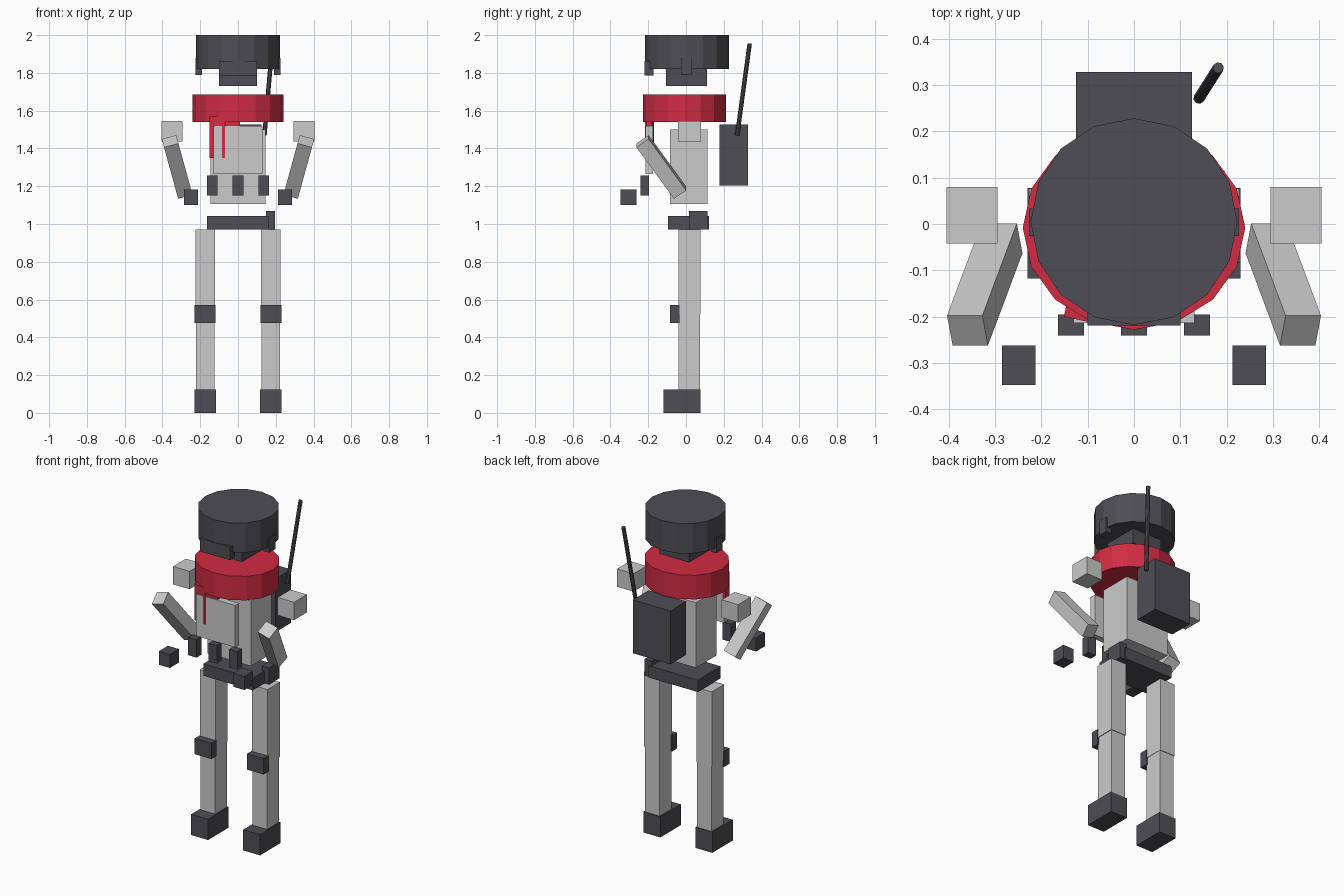
import bpy, math
from mathutils import Vector

if "Cube" in bpy.data.objects:
    bpy.data.objects.remove(bpy.data.objects["Cube"])


def material(name, color):
    m = bpy.data.materials.new(name)
    m.diffuse_color = (*color, 1)
    m.use_nodes = True
    m.node_tree.nodes["Principled BSDF"].inputs["Base Color"].default_value = m.diffuse_color
    return m


DARK = material("dark_gear", (0.075, 0.075, 0.09))
RED = material("red_cloth", (0.64, 0.025, 0.055))


def finish(name, mat):
    ob = bpy.context.object
    ob.name = name
    if mat:
        ob.data.materials.append(mat)
    return ob


def block(name, center, size, mat=None, rot=(0, 0, 0)):
    bpy.ops.mesh.primitive_cube_add(size=1, location=center, rotation=rot)
    bpy.context.object.scale = size
    return finish(name, mat)


def box(name, x, y, z, mat=None):
    """Axis-aligned box from (min, max) ranges."""
    return block(name, [(a + b) / 2 for a, b in (x, y, z)],
                 [b - a for a, b in (x, y, z)], mat)


def pair(name, x, y, z, mat=None):
    """Right box plus its mirrored left twin."""
    box("right_" + name, x, y, z, mat)
    box("left_" + name, (-x[1], -x[0]), y, z, mat)


def drum(name, y, z, rx, ry, mat):
    """Upright 16-sided cylinder."""
    bpy.ops.mesh.primitive_cylinder_add(vertices=16, radius=1, depth=1,
                                        location=(0, y, (z[0] + z[1]) / 2))
    bpy.context.object.scale = (rx, ry, z[1] - z[0])
    return finish(name, mat)


# Head and helmet
box("head", (-0.1, 0.1), (-0.105, 0.112), (1.73, 1.862), DARK)
drum("helmet", 0.005, (1.82, 2.0), 0.223, 0.223, DARK)
box("visor", (-0.1, 0.1), (-0.219, -0.172), (1.785, 1.863), DARK)
pair("ear_guard", (0.19, 0.226), (-0.026, 0.033), (1.79, 1.88), DARK)

# Scarf with hanging ends
drum("scarf", -0.008, (1.54, 1.685), 0.24, 0.22, RED)
block("scarf_end_outer", (-0.107, -0.194, 1.46), (0.084, 0.03, 0.22), RED,
      (0, 0, math.radians(-12)))
box("scarf_end_inner", (-0.07, 0.01), (-0.208, -0.18), (1.39, 1.56), RED)

# Torso, chest plate, pouches and belt
box("torso", (-0.145, 0.145), (-0.085, 0.113), (1.107, 1.5))
box("chest_plate", (-0.131, 0.131), (-0.214, -0.176), (1.265, 1.518))
for i in (-1, 0, 1):
    box("chest_pouch", (i * 0.136 - 0.028, i * 0.136 + 0.028),
        (-0.241, -0.195), (1.15, 1.258), DARK)
box("belt", (-0.165, 0.165), (-0.095, 0.123), (0.97, 1.042), DARK)
box("belt_pouch", (0.147, 0.195), (0.017, 0.115), (0.97, 1.07), DARK)

# Radio pack and slanted antenna
box("backpack", (-0.125, 0.125), (0.177, 0.328), (1.205, 1.527), DARK)
low, top = Vector((0.14, 0.271, 1.47)), Vector((0.182, 0.337, 1.955))
bpy.ops.mesh.primitive_cylinder_add(
    vertices=8, radius=0.012, depth=(top - low).length, location=(low + top) / 2,
    rotation=(top - low).to_track_quat('Z', 'Y').to_euler())
finish("antenna", DARK)

# Arms: shoulder, tilted forearm, hand
pair("shoulder", (0.294, 0.404), (-0.042, 0.08), (1.437, 1.545))
for side, s in (("left", -1), ("right", 1)):
    block(side + "_arm", (s * 0.322, -0.1305, 1.302), (0.079, 0.079, 0.345), None,
          (math.radians(35.2), math.radians(s * 15.3), 0))
pair("hand", (0.212, 0.285), (-0.347, -0.262), (1.1, 1.182), DARK)

# Legs
pair("thigh", (0.123, 0.226), (-0.041, 0.077), (0.52, 0.97))
pair("shin", (0.125, 0.222), (-0.041, 0.073), (0.1, 0.52))
pair("knee_pad", (0.118, 0.23), (-0.084, -0.035), (0.475, 0.57), DARK)
pair("boot", (0.117, 0.23), (-0.118, 0.078), (0, 0.125), DARK)
